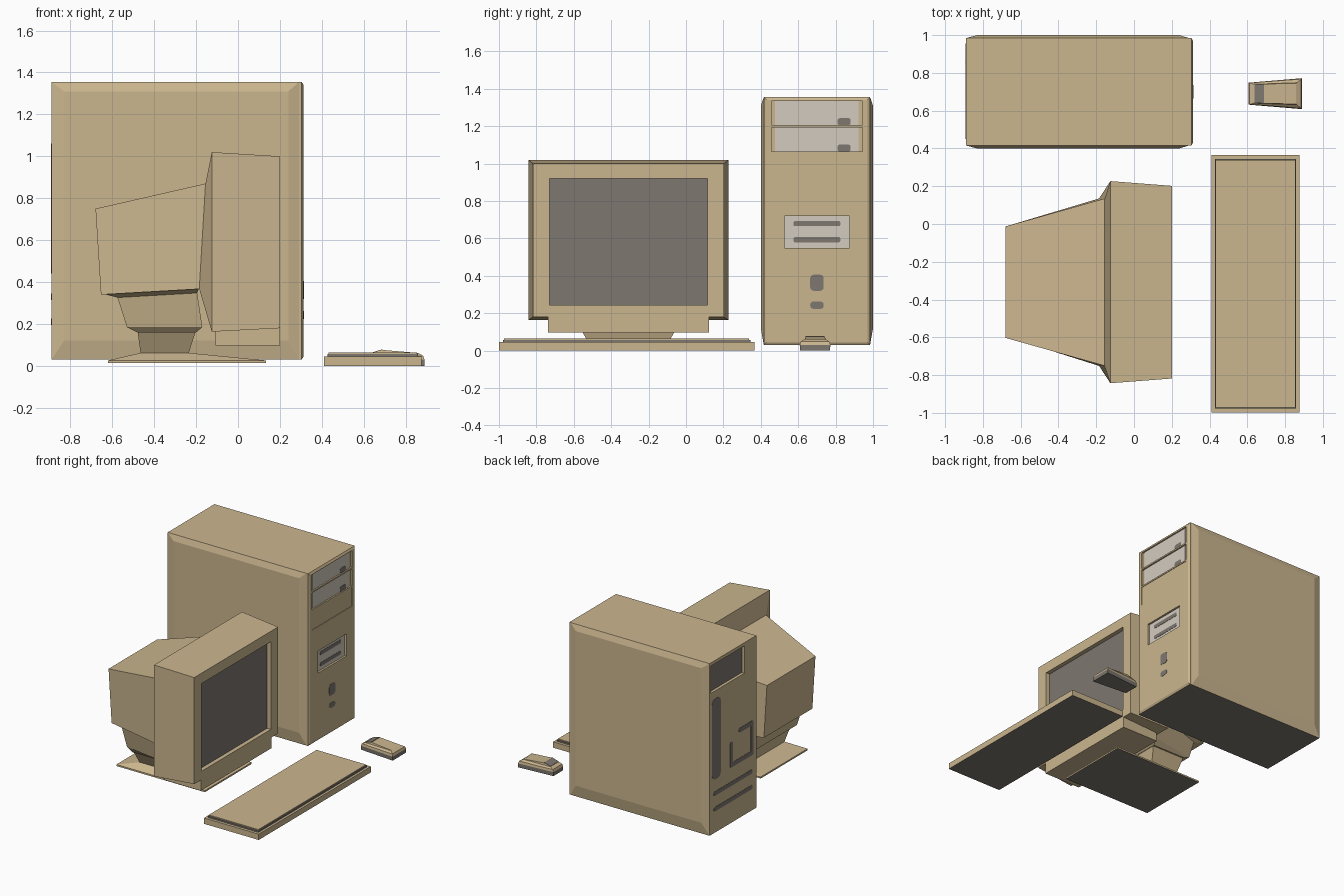
import bpy, bmesh, math

cube = bpy.data.objects.get("Cube")
if cube:
    bpy.data.objects.remove(cube, do_unlink=True)


def material(name, red, green, blue):
    mat = bpy.data.materials.new(name)
    mat.use_nodes = True
    color = (red, green, blue, 1)
    mat.diffuse_color = color
    mat.node_tree.nodes["Principled BSDF"].inputs["Base Color"].default_value = color
    return mat


BEIGE = material("beige plastic", .6, .47, .275)
DARK = material("dark grey", .21, .185, .165)
LIGHT = material("light grey", .65, .6, .52)


def around(center, half):
    return (center - half, center + half)


def grow(span, amount):
    return (span[0] - amount, span[1] + amount)


# Spans across the width of each device, about its own centre line
def tower(half):
    return around(.7, half)


def monitor(half):
    return around(-.308, half)


def keyboard(half):
    return around(-.317, half)


def mouse(half):
    return around(.69, half)


def section(axis, at, u, v, tilt=0, flare=0):
    """Rectangle across an axis; tilt and flare shift it along the u span."""
    points = []
    for i, j in ((0, 0), (1, 0), (1, 1), (0, 1)):
        end = 2 * i - 1
        a, b, c = at + tilt * end, u[i], grow(v, flare * end)[j]
        points.append({"x": (a, c, b), "y": (b, a, c), "z": (b, c, a)}[axis])
    return points


def solid(name, mat, *rings):
    """Closed solid lofted through rings with equal point counts."""
    bm = bmesh.new()
    loops = [[bm.verts.new(point) for point in ring] for ring in rings]
    for lower, upper in zip(loops, loops[1:]):
        for i in range(len(lower)):
            bm.faces.new((lower[i - 1], lower[i], upper[i], upper[i - 1]))
    bm.faces.new(loops[0])
    bm.faces.new(loops[-1])
    bmesh.ops.recalc_face_normals(bm, faces=bm.faces)
    mesh = bpy.data.meshes.new(name)
    bm.to_mesh(mesh)
    bm.free()
    mesh.materials.append(mat)
    part = bpy.data.objects.new(name, mesh)
    bpy.context.collection.objects.link(part)
    return part


def box(name, mat, x, y, z):
    return solid(name, mat, *[section("x", end, z, y) for end in x])


def plate(name, x, y, z, radius):
    """Thin dark plate facing x with rounded corners."""
    inner_y, inner_z = grow(y, -radius), grow(z, -radius)
    outline = []
    for quarter, (i, j) in enumerate(((1, 1), (0, 1), (0, 0), (1, 0))):
        for step in range(4):
            angle = math.pi / 2 * (quarter + step / 3)
            outline.append((inner_y[i] + radius * math.cos(angle),
                            inner_z[j] + radius * math.sin(angle)))
    return solid(name, DARK, *[[(end, *point) for point in outline]
                               for end in around(x, .002)])


def recess(target, name, mat, face, depth, y, z, margin=0):
    """Cut a recess inward from the face at x and lay a panel on its floor."""
    floor, outside = face + depth, face - depth
    cutter = box("cutter", BEIGE, (floor, outside), y, z)
    cut = target.modifiers.new("recess", 'BOOLEAN')
    cut.operation = 'DIFFERENCE'
    cut.solver = 'EXACT'
    cut.object = cutter
    bpy.context.view_layer.update()
    graph = bpy.context.evaluated_depsgraph_get()
    mesh = bpy.data.meshes.new_from_object(target.evaluated_get(graph))
    target.modifiers.clear()
    target.data = mesh
    bpy.data.objects.remove(cutter, do_unlink=True)
    box(name, mat, around(floor, .003), grow(y, -margin), z)


def darken_underside(part):
    """Colour the lowest flat faces dark."""
    part.data.materials.append(DARK)
    lowest = min(vertex.co.z for vertex in part.data.vertices)
    for face in part.data.polygons:
        if face.normal.z < -.9 and face.center.z < lowest + .01:
            face.material_index = len(part.data.materials) - 1


# Tower case with bulging side panels and a slightly proud front
front, rear = .312, -.89
case_y, case_z = tower(.284), (.03, 1.355)
panel_x, panel_z = (-.83, .24), (.12, 1.31)
case_x = (rear, front - .02)
bulge = grow(case_y, .016)
case = solid("tower_case", BEIGE,
             section("y", bulge[0], panel_x, panel_z),
             section("y", case_y[0], case_x, case_z),
             section("y", case_y[1], case_x, case_z),
             section("y", bulge[1], panel_x, panel_z))
bezel = solid("tower_bezel", BEIGE,
              section("x", front - .03, case_z, case_y),
              section("x", front - .008, case_z, case_y),
              section("x", front, grow(case_z, -.014), grow(case_y, -.014)))

# Drive bays: two open ones above a blank cover
bay_y, bay_pitch = tower(.243), .141
for bay in range(3):
    top = 1.335 - bay * bay_pitch
    bay_z = (top - .13, top)
    if bay < 2:
        recess(bezel, f"drive_panel_{bay}", LIGHT, front, -.014, bay_y, bay_z, margin=.02)
        plate(f"drive_button_{bay}", front - .011, around(.845, .035),
              (bay_z[0], bay_z[0] + .038), .012)
    else:
        recess(bezel, "blank_drive_cover", BEIGE, front, -.007, bay_y, (top - .145, top))

# Floppy drive recess and its slots
recess(bezel, "floppy_panel", LIGHT, front, -.018, tower(.174), around(.635, .085))
for row in (-1, 1):
    plate(f"floppy_slot_{row}", front - .015, tower(.125), around(.636 + row * .043, .014), .008)

# Front buttons
plate("power_button", front, tower(.036), around(.363, .043), .018)
plate("reset_button", front, tower(.036), around(.243, .02), .017)

# Rear panel: power supply recess, port strip, slits and fan outline
recess(case, "power_supply_panel", DARK, rear, .025, (.56, .965), (1.12, 1.33))
plate("port_strip", rear, (.85, .955), (.44, 1.06), .035)
for row in range(2):
    plate(f"rear_slit_{row}", rear, tower(.235), around(.33 - row * .12, .016), .014)
fan_y, fan_z, bar = (.45, .735), (.455, .72), .035
bars = {"right": ((fan_y[0], fan_y[0] + bar), fan_z),
        "left": ((fan_y[1] - bar, fan_y[1]), (fan_z[0], fan_z[1] - 2 * bar)),
        "bottom": (fan_y, (fan_z[0], fan_z[0] + bar)),
        "top": ((fan_y[0], fan_y[1] - 3 * bar), (fan_z[1] - bar, fan_z[1]))}
for side, (y, z) in bars.items():
    plate("fan_outline_" + side, rear, y, z, bar / 2.5)
darken_underside(case)
darken_underside(bezel)

# Monitor housing: tapered tube, shoulder and front frame
glass = .2
housing = solid("monitor_housing", BEIGE,
                section("x", -.667, (.34, .75), monitor(.295), tilt=-.013),
                section("x", -.17, (.367, .87), monitor(.443), tilt=.015),
                section("x", -.125, (.163, 1.02), monitor(.535)),
                section("x", glass, (.18, 1), monitor(.51)))
recess(housing, "screen", DARK, glass, -.035, monitor(.423), (.245, .92))
box("monitor_chin", BEIGE, (-.108, glass), monitor(.43), (.098, .18))

# Underside of the tube, stepping in to the neck
neck_top, neck_low = (-.48, -.2), (-.465, -.235)
solid("monitor_underbody", BEIGE,
      section("z", .357, (-.65, -.187), monitor(.365), tilt=.012, flare=.07),
      section("z", .337, (-.575, -.195), monitor(.34), tilt=.011, flare=.055),
      section("z", .185, (-.53, -.17), monitor(.315), flare=.03),
      section("z", .16, neck_top, monitor(.29)))

# Stand
neck_foot = section("z", .062, neck_low, monitor(.225))
solid("monitor_neck", BEIGE, section("z", .17, neck_top, monitor(.285)), neck_foot)
foot_x, foot_y = (-.62, .133), monitor(.285)
foot = solid("monitor_foot", BEIGE, neck_foot, section("z", .026, foot_x, foot_y),
             section("z", .014, foot_x, foot_y))
darken_underside(foot)

# Keyboard: base, dark seam and top slab
keys_x, keys_y = (.41, .876), keyboard(.682)
keys = box("keyboard_base", BEIGE, keys_x, keys_y, (0, .045))
darken_underside(keys)
box("keyboard_seam", DARK, grow(keys_x, -.018), grow(keys_y, -.021), (.044, .056))
box("keyboard_top", BEIGE, grow(keys_x, -.022), grow(keys_y, -.027), (.055, .064))

# Mouse, wider towards the palm
mouse_x, hump_x = (.605, .89), (.635, .862)
mouse_seam = section("z", .03, mouse_x, mouse(.07), flare=.012)
solid("mouse_base", DARK, section("z", 0, mouse_x, mouse(.069), flare=.011), mouse_seam)
solid("mouse_shell", BEIGE, mouse_seam,
      section("z", .048, grow(mouse_x, -.006), mouse(.067), flare=.01),
      section("z", .06, hump_x, mouse(.054), flare=.004),
      section("z", .069, (.69, .858), mouse(.053), tilt=-.007, flare=.002))
solid("mouse_buttons", DARK, *[
    section("z", height, (.637, .689), mouse(.05), tilt=.008) for height in (.067, .071)])
